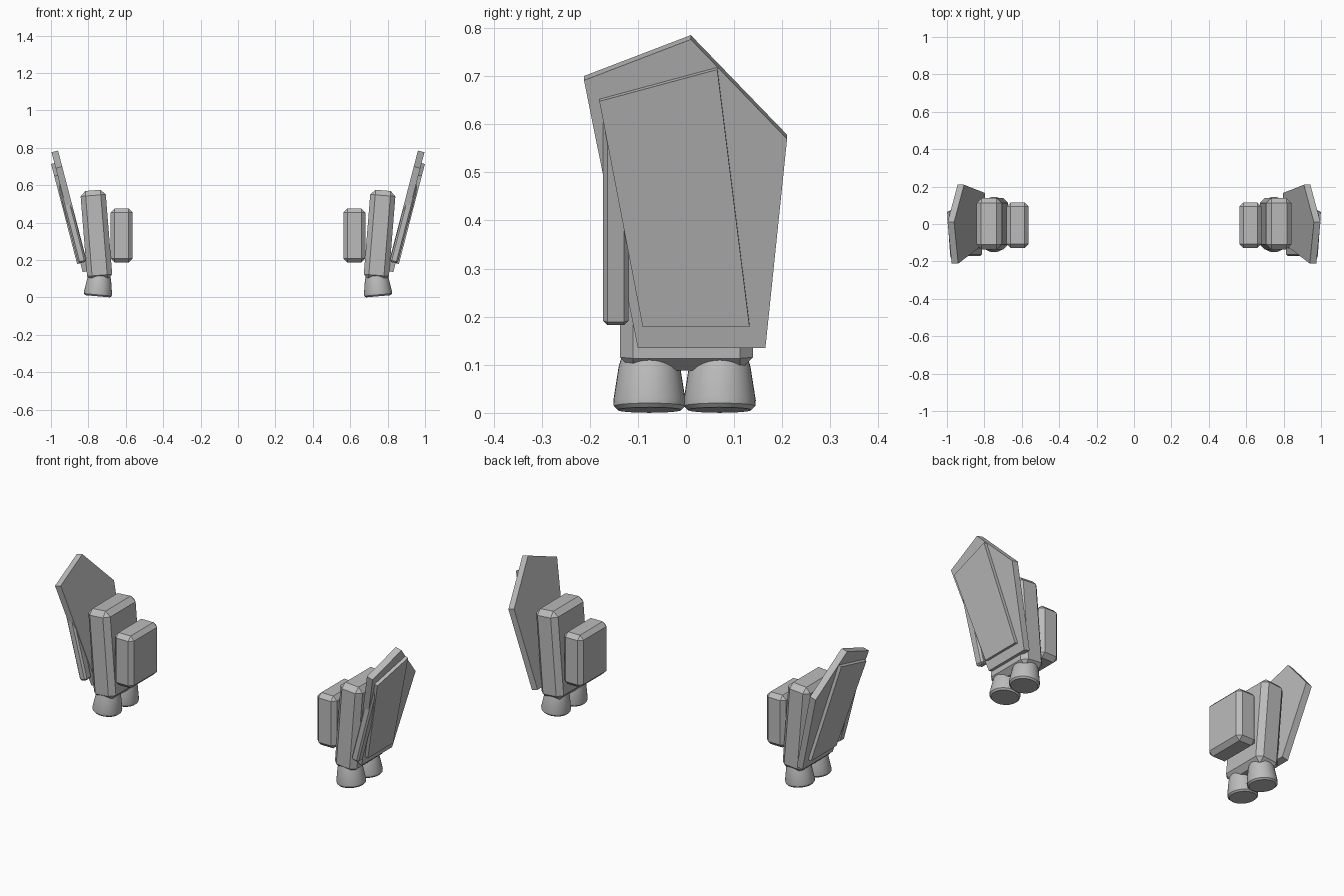
import bpy, bmesh, math
from mathutils import Matrix, Vector

cube = bpy.data.objects.get("Cube")
if cube:
    bpy.data.objects.remove(cube, do_unlink=True)

grey = bpy.data.materials.new("plain_grey")
grey.use_nodes = True
grey.diffuse_color = (0.5, 0.5, 0.5, 1)
grey.node_tree.nodes["Principled BSDF"].inputs["Base Color"].default_value = (0.5, 0.5, 0.5, 1)


def finish(name, bm, chamfer=0, smooth=False):
    """Turn a bmesh into an object with chamfered edges, mirrored across x = 0."""
    bmesh.ops.recalc_face_normals(bm, faces=bm.faces[:])
    mesh = bpy.data.meshes.new(name)
    bm.to_mesh(mesh)
    bm.free()
    mesh.materials.append(grey)
    obj = bpy.data.objects.new(name, mesh)
    bpy.context.collection.objects.link(obj)
    if chamfer:
        bevel = obj.modifiers.new("chamfer", "BEVEL")
        bevel.width = chamfer
        bevel.segments = 1
    mirror = obj.modifiers.new("mirror", "MIRROR")
    mirror.use_mirror_merge = False
    if smooth:
        bpy.ops.object.select_all(action="DESELECT")
        obj.select_set(True)
        bpy.context.view_layer.objects.active = obj
        bpy.ops.object.shade_smooth_by_angle(angle=math.radians(40))
    return obj


def box(name, centre, size, tilt, chamfer):
    bm = bmesh.new()
    matrix = (Matrix.Translation(centre) @ Matrix.Rotation(math.radians(tilt), 4, "Y")
              @ Matrix.Diagonal((*size, 1)))
    bmesh.ops.create_cube(bm, size=1, matrix=matrix)
    return finish(name, bm, chamfer)


# Plates lie on a plane that leans outward; "near" and "far" are depths along its normal
SLOPE = 0.26
LEAN = math.atan(SLOPE)
NORMAL = Vector((math.cos(LEAN), 0, -math.sin(LEAN)))


def plate(name, outline, near, far, chamfer=0):
    bm = bmesh.new()
    rings = []
    for depth in (near, far):
        rings.append([bm.verts.new(Vector((0.962 + SLOPE * (z - 0.785), y, z)) + NORMAL * depth)
                      for y, z in outline])
    inner, outer = rings
    bm.faces.new(inner)
    bm.faces.new(outer)
    for i in range(len(outline)):
        j = (i + 1) % len(outline)
        bm.faces.new((inner[i], inner[j], outer[j], outer[i]))
    return finish(name, bm, chamfer)


def nozzle(name, y):
    bm = bmesh.new()
    profile = [(0, 0), (0.066, 0), (0.074, 0.008), (0.075, 0.02), (0.064, 0.09), (0.05, 0.14), (0, 0.14)]
    verts = [bm.verts.new((r, 0, z)) for r, z in profile]
    edges = [bm.edges.new(pair) for pair in zip(verts, verts[1:])]
    bmesh.ops.spin(bm, geom=verts + edges, cent=(0, 0, 0), axis=(0, 0, 1),
                   angle=math.tau, steps=32)
    bmesh.ops.remove_doubles(bm, verts=bm.verts[:], dist=0.0005)
    bm.transform(Matrix.Translation((0.75, y, 0.006)) @ Matrix.Rotation(math.radians(-5), 4, "Y"))
    return finish(name, bm, smooth=True)


# Thruster body and the smaller tank on its inner side
box("main_body", (0.757, 0.001, 0.332), (0.135, 0.276, 0.482), 4.6, 0.027)
box("inner_tank", (0.622, -0.006, 0.331), (0.118, 0.244, 0.29), 0, 0.022)

# Outer shield, its raised panel, and the bar along its front edge
plate("shield", [(-0.212, 0.70), (0.01, 0.785), (0.21, 0.578), (0.165, 0.144), (-0.10, 0.144)], 0, 0.036)
plate("shield_panel", [(-0.18, 0.661), (0.065, 0.727), (0.132, 0.192), (-0.09, 0.192)], 0.034, 0.054)
plate("shield_bar", [(-0.172, 0.62), (-0.12, 0.62), (-0.12, 0.192), (-0.172, 0.192)], 0.003, 0.047, 0.009)

# Pair of exhaust nozzles
nozzle("front_nozzle", -0.076)
nozzle("rear_nozzle", 0.07)
